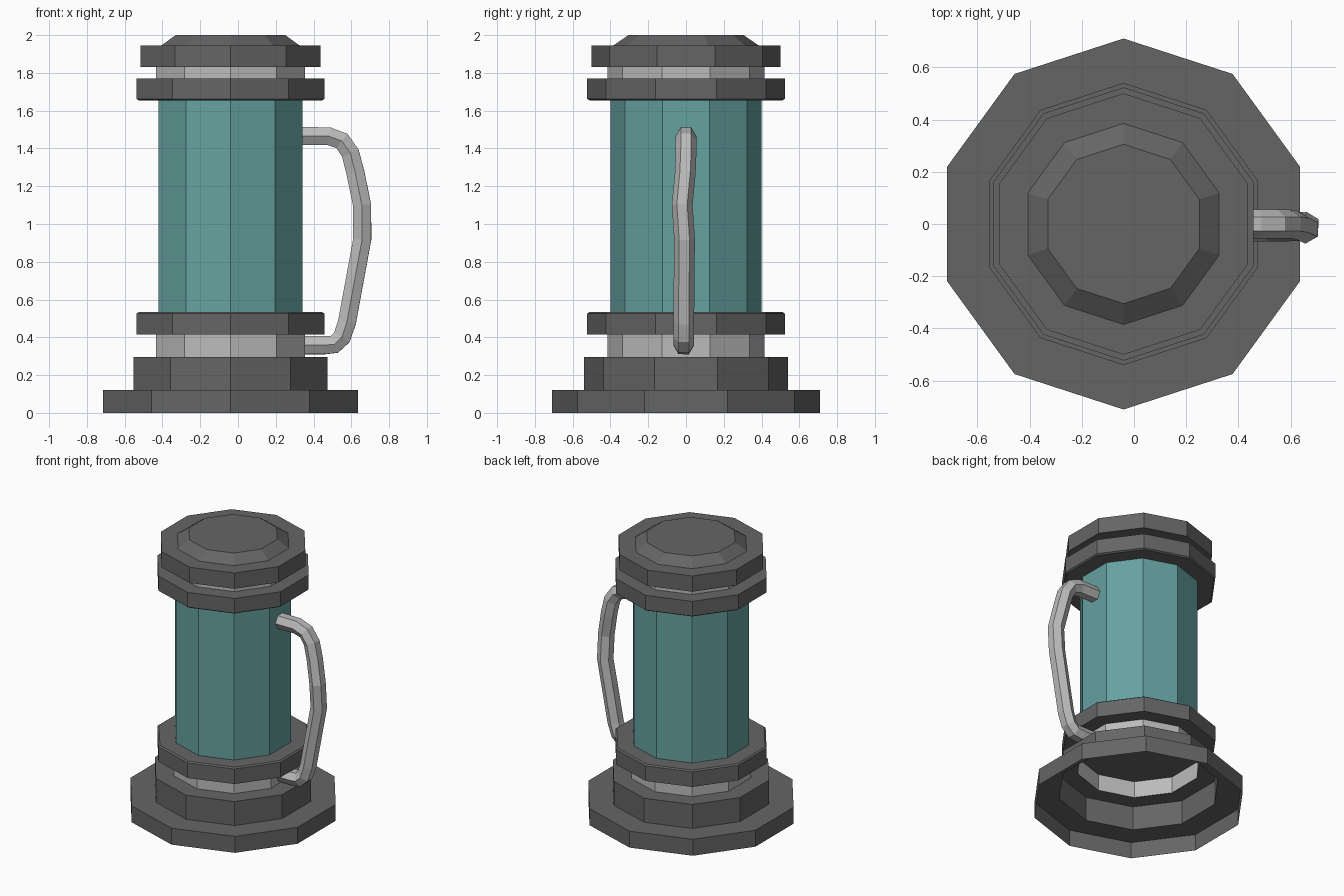
import bpy, bmesh, math

if "Cube" in bpy.data.objects:
    bpy.data.objects.remove(bpy.data.objects["Cube"])

CX = -0.04   # axis of the lantern body
SIDES = 10


def material(name, rgb):
    m = bpy.data.materials.new(name)
    m.diffuse_color = (*rgb, 1)
    m.use_nodes = True
    m.node_tree.nodes["Principled BSDF"].inputs["Base Color"].default_value = m.diffuse_color
    return m


DARK = material("dark_metal", (0.13, 0.13, 0.13))
LIGHT = material("light_metal", (0.5, 0.5, 0.5))
TEAL = material("teal_glass", (0.13, 0.36, 0.35))


def lathe(name, profile, mat, cap_bottom=True, cap_top=True):
    """Ten-sided part from (radius, z) points, listed bottom to top."""
    bm = bmesh.new()
    rings = []
    for r, z in profile:
        angles = [math.pi / 2 + math.tau * k / SIDES for k in range(SIDES)]
        rings.append([bm.verts.new((CX + r * math.cos(a), r * math.sin(a), z)) for a in angles])
    for a, b in zip(rings, rings[1:]):
        for i in range(SIDES):
            j = (i + 1) % SIDES
            bm.faces.new((a[i], a[j], b[j], b[i]))
    if cap_bottom:
        bm.faces.new(rings[0][::-1])
    if cap_top:
        bm.faces.new(rings[-1])
    mesh = bpy.data.meshes.new(name)
    bm.to_mesh(mesh)
    bm.free()
    mesh.materials.append(mat)
    obj = bpy.data.objects.new(name, mesh)
    bpy.context.collection.objects.link(obj)
    return obj


# Stepped base, a hollow shell open underneath
lathe("base", [(0.71, 0), (0.71, 0.12), (0.54, 0.12), (0.54, 0.295), (0.415, 0.295)],
      DARK, False, False)
lathe("lower_band", [(0.415, 0.295), (0.415, 0.415)], LIGHT, False, False)

# Rings that clamp the glass, chamfered on the glass side
lathe("lower_ring", [(0.523, 0.415), (0.523, 0.525), (0.512, 0.533)], DARK)
lathe("glass", [(0.40, 0.533), (0.40, 1.655)], TEAL, False, False)
lathe("upper_ring", [(0.512, 1.655), (0.523, 1.663), (0.523, 1.77)], DARK)

# Lid with bevelled crown
lathe("upper_band", [(0.415, 1.77), (0.415, 1.83)], LIGHT, False, False)
lathe("lid", [(0.50, 1.83), (0.50, 1.945), (0.385, 1.945), (0.305, 2.0)], DARK)

# Bent six-sided handle
path = [(0.325, 0, 1.465), (0.48, 0, 1.465), (0.55, 0, 1.44), (0.595, 0, 1.375),
        (0.622, -0.004, 1.27), (0.657, -0.02, 1.10), (0.658, -0.008, 0.92),
        (0.577, -0.012, 0.48), (0.55, -0.012, 0.40), (0.51, -0.012, 0.362),
        (0.457, -0.012, 0.358), (0.345, -0.012, 0.358)]
curve = bpy.data.curves.new("handle", 'CURVE')
curve.dimensions = '3D'
curve.bevel_depth = 0.055
curve.bevel_resolution = 1
curve.use_fill_caps = True
spline = curve.splines.new('POLY')
spline.points.add(len(path) - 1)
for p, co in zip(spline.points, path):
    p.co = (*co, 1)
curve.materials.append(LIGHT)
handle = bpy.data.objects.new("handle", curve)
bpy.context.collection.objects.link(handle)
bpy.context.view_layer.objects.active = handle
handle.select_set(True)
bpy.ops.object.convert(target='MESH')
for poly in handle.data.polygons:
    poly.use_smooth = False
